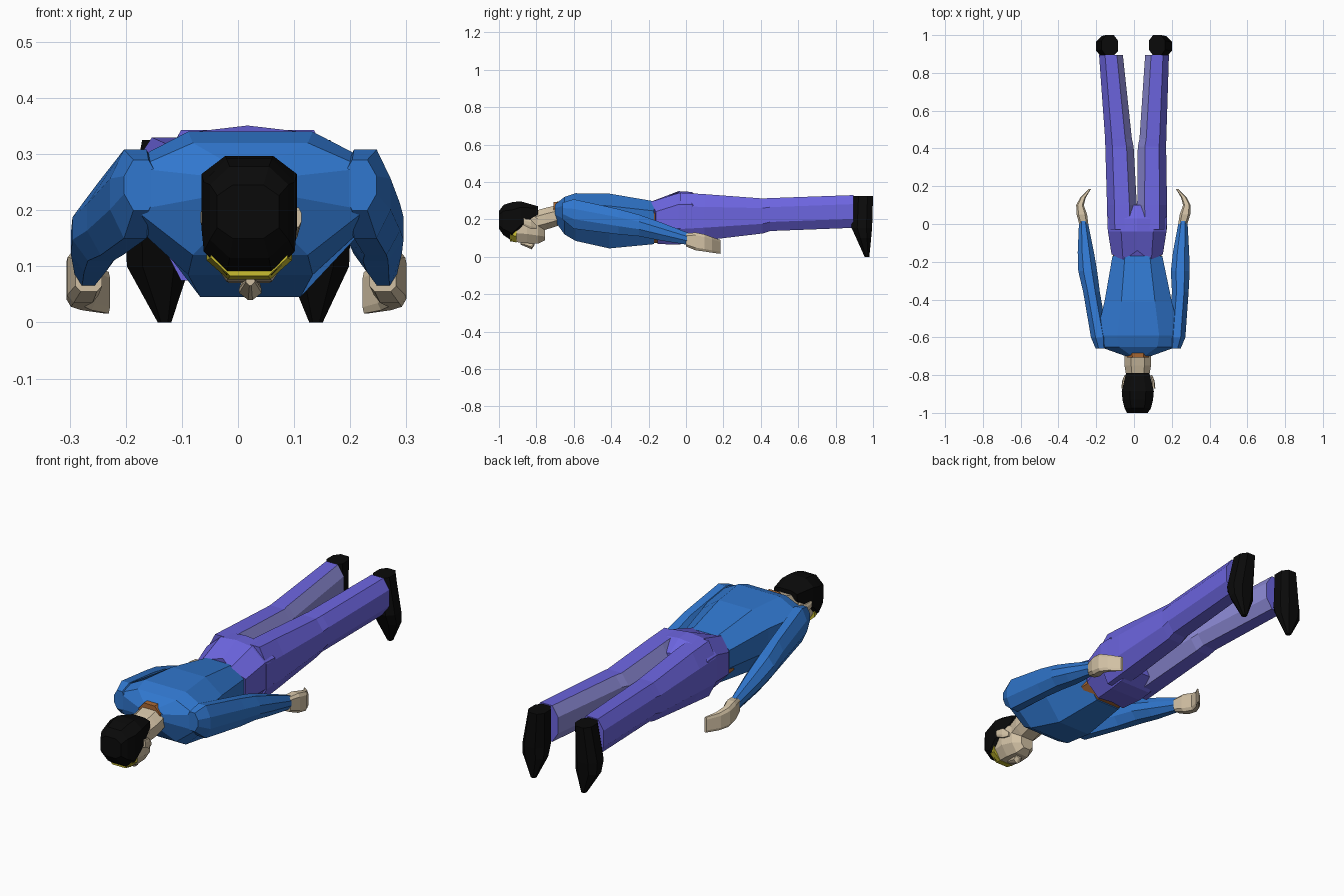
import bpy, bmesh


def mat(name, col):
    m = bpy.data.materials.new(name)
    m.diffuse_color = (*col, 1)
    return m


BLUE = mat("blue_cloth", (0.030, 0.185, 0.62))
PURPLE = mat("purple_cloth", (0.150, 0.130, 0.74))
LAVENDER = mat("pale_lavender", (0.26, 0.25, 0.66))
SKIN = mat("skin", (0.64, 0.53, 0.37))
BLACK = mat("black", (0.003, 0.003, 0.003))
BROWN = mat("brown_trim", (0.40, 0.14, 0.035))
YELLOW = mat("yellow_trim", (0.60, 0.52, 0.03))


def section(kx, top, low):
    """Eight-sided cross-section in a unit square."""
    return [(kx, 1), (1, top), (1, low), (kx, -1),
            (-kx, -1), (-1, low), (-1, top), (-kx, 1)]


OCT = section(0.5, 0.45, -0.45)


def loft(name, rings, mats, prof=OCT, s=1, upright=False, rule=None, bend=None):
    """Skin rings of (position, offset, centre, half width, low, high)."""
    bm = bmesh.new()
    loops = []
    for i, (p, off, cx, hx, lo, hi) in enumerate(rings):
        loop = []
        for fx, fz in prof:
            x = off + s * (cx + fx * hx)
            h = (lo + hi) / 2 + fz * (hi - lo) / 2
            q = p + (bend(fx, fz) if bend and i == 0 else 0)
            loop.append(bm.verts.new((x, h, q) if upright else (x, q, h)))
        loops.append(loop)
    n = len(prof)
    for a, b in zip(loops, loops[1:]):
        for i in range(n):
            j = (i + 1) % n
            bm.faces.new((a[i], a[j], b[j], b[i]))
    bm.faces.new(loops[0])
    bm.faces.new(loops[-1])
    bmesh.ops.recalc_face_normals(bm, faces=bm.faces)
    bm.normal_update()
    if rule:
        for f in bm.faces:
            f.material_index = rule(f.normal)
    me = bpy.data.meshes.new(name)
    bm.to_mesh(me)
    bm.free()
    for m in mats:
        me.materials.append(m)
    ob = bpy.data.objects.new(name, me)
    bpy.context.collection.objects.link(ob)
    return ob


# jacket body
loft("torso", [(-0.70, 0.022, 0, 0.065, 0.19, 0.28),
               (-0.65, 0.022, 0, 0.205, 0.12, 0.32),
               (-0.59, 0.022, 0, 0.222, 0.085, 0.34),
               (-0.41, 0.022, 0, 0.178, 0.045, 0.338),
               (-0.17, 0.018, 0, 0.132, 0.068, 0.297)],
     [BLUE], section(0.5, 0.55, -0.2))

# collar: brown at the nape, yellow at the throat
loft("collar", [(-0.708, 0.02, 0, 0.058, 0.172, 0.294),
                (-0.63, 0.02, 0, 0.062, 0.172, 0.296)],
     [BROWN, YELLOW], rule=lambda n: int(n.z < -0.3))

# belt
loft("belt", [(-0.21, 0.017, 0, 0.126, 0.073, 0.292),
              (-0.08, 0.017, 0, 0.130, 0.073, 0.292)], [BROWN])

# trouser seat, with a dipped waistline
SEAT = [(0, 1), (0.55, 0.93), (1, 0.5), (1, -0.4), (0.55, -1),
        (0, -1), (-0.55, -1), (-1, -0.4), (-1, 0.5), (-0.55, 0.93)]
loft("seat", [(-0.14, 0.017, 0, 0.136, 0.068, 0.300),
              (-0.04, 0.017, 0, 0.155, 0.066, 0.351),
              (0.03, 0.017, 0, 0.158, 0.075, 0.347),
              (0.10, 0.017, 0, 0.130, 0.110, 0.300)],
     [PURPLE], SEAT, bend=lambda fx, fz: -0.055 if abs(fx) == 0.55 and fz > 0 else -0.02 * abs(fx))

for s, side in ((-1, "left"), (1, "right")):
    # trouser leg with pale inner side
    loft(side + "_leg", [(-0.03, 0.017, 0.080, 0.077, 0.075, 0.343),
                         (0.10, 0.016, 0.080, 0.079, 0.088, 0.335),
                         (0.41, 0.009, 0.086, 0.075, 0.125, 0.312),
                         (0.45, 0.009, 0.091, 0.071, 0.138, 0.314),
                         (0.895, 0.0, 0.122, 0.063, 0.155, 0.33)],
         [PURPLE, LAVENDER], s=s, rule=lambda n: int(-s * n.x > 0.6))
    # shoe, toes pointing down
    loft(side + "_shoe", [(0.0, 0.004, 0.135, 0.012, 0.955, 0.98),
                          (0.10, 0, 0.142, 0.056, 0.91, 0.99),
                          (0.155, 0, 0.142, 0.058, 0.885, 0.995),
                          (0.325, -0.003, 0.125, 0.043, 0.893, 1.0)],
         [BLACK], s=s, upright=True)
    # sleeve
    loft(side + "_sleeve", [(-0.66, 0.022, 0.195, 0.030, 0.20, 0.29),
                            (-0.60, 0.022, 0.205, 0.045, 0.15, 0.308),
                            (-0.36, 0.010, 0.235, 0.044, 0.12, 0.255),
                            (-0.25, 0.000, 0.245, 0.050, 0.11, 0.225),
                            (-0.15, -0.003, 0.252, 0.043, 0.09, 0.19),
                            (0.015, -0.004, 0.264, 0.023, 0.063, 0.127)],
         [BLUE], section(0.45, 0.35, -0.35), s)
    # cupped hand
    loft(side + "_hand", [(0.0, -0.004, 0.262, 0.024, 0.055, 0.125),
                          (0.05, -0.003, 0.273, 0.028, 0.035, 0.13),
                          (0.10, -0.003, 0.283, 0.020, 0.028, 0.12),
                          (0.14, -0.003, 0.267, 0.015, 0.022, 0.105),
                          (0.185, -0.003, 0.231, 0.006, 0.016, 0.09)],
         [SKIN], section(0.6, 0.7, -0.7), s)
    # ear
    loft(side + "_ear", [(-0.87, 0.023, 0.080, 0.010, 0.17, 0.205),
                         (-0.83, 0.023, 0.078, 0.008, 0.15, 0.20),
                         (-0.80, 0.023, 0.068, 0.005, 0.15, 0.17)], [SKIN], s=s)

# neck
loft("neck", [(-0.81, 0.02, 0, 0.060, 0.13, 0.245),
              (-0.75, 0.02, 0, 0.070, 0.145, 0.262),
              (-0.64, 0.02, 0, 0.068, 0.18, 0.287)], [SKIN])

# face, looking down
loft("head", [(-0.965, 0.02, 0, 0.045, 0.14, 0.24),
              (-0.92, 0.02, 0, 0.066, 0.080, 0.27),
              (-0.85, 0.02, 0, 0.074, 0.073, 0.27),
              (-0.79, 0.02, 0, 0.062, 0.070, 0.245),
              (-0.755, 0.02, 0, 0.034, 0.088, 0.17)],
     [SKIN], section(0.55, 0.5, -0.5))
loft("nose", [(-0.885, 0.022, 0, 0.008, 0.066, 0.09),
              (-0.825, 0.022, 0, 0.020, 0.040, 0.09),
              (-0.81, 0.022, 0, 0.016, 0.062, 0.09)],
     [SKIN], section(0.2, -0.2, -0.5))

# yellow hairline strip and hair
loft("hairline_band", [(-0.94, 0.02, 0, 0.068, 0.083, 0.20),
                       (-0.905, 0.02, 0, 0.076, 0.077, 0.20)], [YELLOW])
loft("hair", [(-1.0, 0.018, 0, 0.055, 0.15, 0.245),
              (-0.975, 0.02, 0, 0.070, 0.115, 0.278),
              (-0.93, 0.02, 0, 0.081, 0.085, 0.292),
              (-0.885, 0.02, 0, 0.085, 0.135, 0.297),
              (-0.79, 0.02, 0, 0.062, 0.22, 0.27)],
     [BLACK], section(0.5, 0.6, -0.6))
